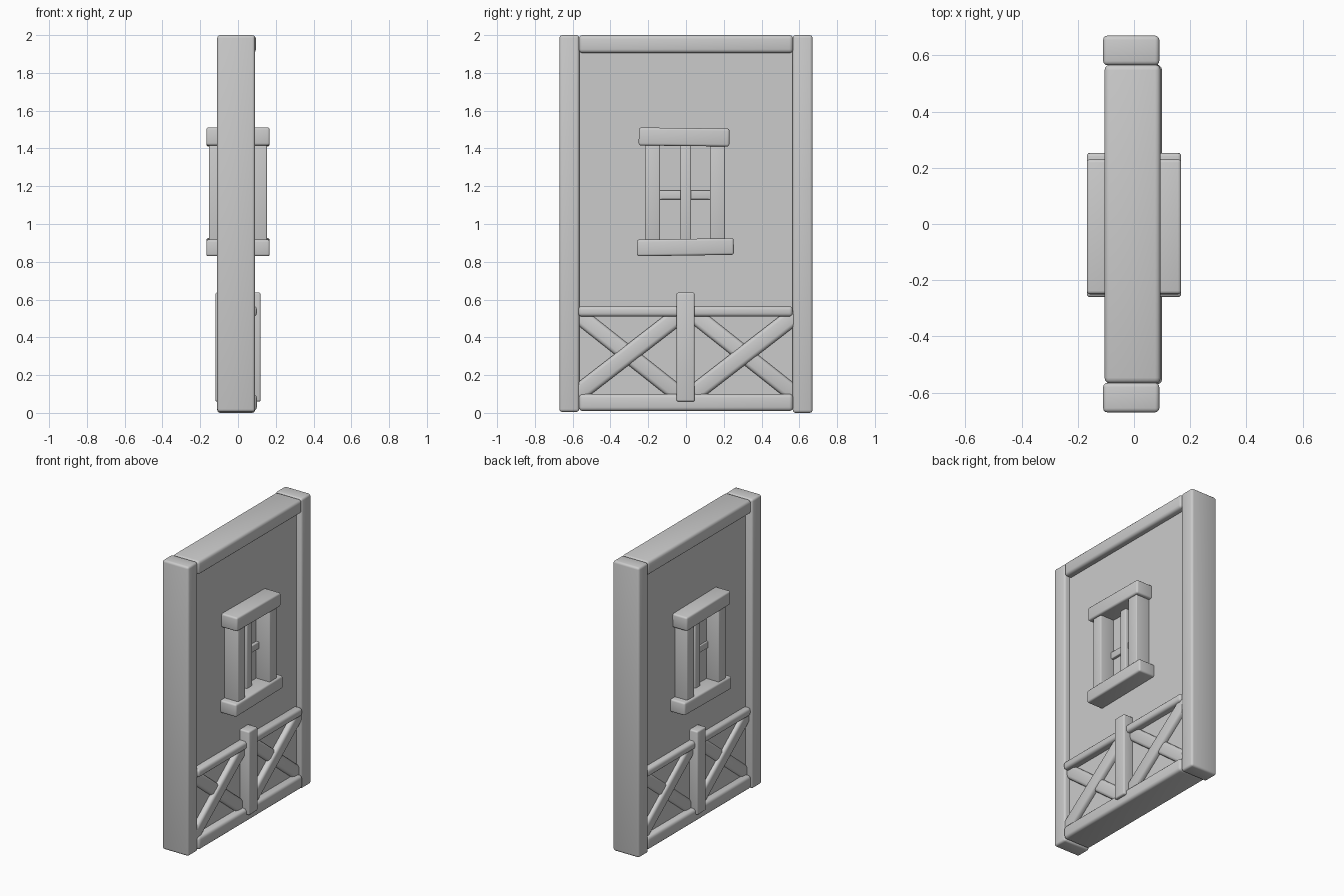
import bpy, bmesh, math
from mathutils import Matrix, Vector

old = bpy.data.objects.get("Cube")
if old:
    bpy.data.objects.remove(old, do_unlink=True)

grey = bpy.data.materials.new("plain_grey")
grey.use_nodes = True
colour = (0.6, 0.6, 0.6, 1)
grey.diffuse_color = colour
grey.node_tree.nodes["Principled BSDF"].inputs["Base Color"].default_value = colour


def beam(name, x, y, z, bevel=0.012, tilt=0.0):
    """Rounded box spanning the x, y, z ranges, tilted about x through its centre."""
    spans = (x, y, z)
    size = [b - a for a, b in spans]
    centre = Vector([(a + b) / 2 for a, b in spans])
    bm = bmesh.new()
    bmesh.ops.create_cube(bm, size=1, matrix=Matrix.Diagonal((*size, 1)))
    if bevel:
        bmesh.ops.bevel(bm, geom=bm.edges[:], offset=bevel, segments=3,
                        profile=0.5, affect='EDGES')
    bm.transform(Matrix.Translation(centre) @ Matrix.Rotation(tilt, 4, 'X'))
    mesh = bpy.data.meshes.new(name)
    bm.to_mesh(mesh)
    bm.free()
    mesh.materials.append(grey)
    ob = bpy.data.objects.new(name, mesh)
    bpy.context.collection.objects.link(ob)
    bpy.ops.object.select_all(action='DESELECT')
    ob.select_set(True)
    bpy.context.view_layer.objects.active = ob
    bpy.ops.object.shade_smooth_by_angle(angle=math.radians(40))
    return ob


def brace(name, x, start, end, width):
    """Diagonal beam between two (y, z) points."""
    dy, dz = end[0] - start[0], end[1] - start[1]
    half = math.hypot(dy, dz) / 2
    cy, cz = (start[0] + end[0]) / 2, (start[1] + end[1]) / 2
    beam(name, x, (cy - half, cy + half), (cz - width / 2, cz + width / 2),
         0.02, math.atan2(dz, dy))


# Wall panel with its outer frame
beam("wall_panel", (-0.06, 0.05), (-0.6, 0.6), (0.04, 1.96), 0)
beam("front_post", (-0.11, 0.09), (-0.67, -0.565), (0.005, 2.0), 0.015)
beam("back_post", (-0.11, 0.09), (0.565, 0.67), (0, 2.0), 0.015)
beam("top_beam", (-0.105, 0.095), (-0.567, 0.567), (1.905, 2.0), 0.02)
beam("bottom_beam", (-0.105, 0.1), (-0.567, 0.567), (0.01, 0.1), 0.02)

for side, s in (("left", 1), ("right", -1)):
    def out(a, b):
        return tuple(sorted((s * a, s * b)))

    # Window
    beam(f"{side}_lintel", out(0.03, 0.168), (-0.25, 0.23), (1.413, 1.508), 0.012, -0.012)
    beam(f"{side}_sill", out(0.03, 0.168), (-0.26, 0.253), (0.833, 0.921), 0.012, 0.015)
    beam(f"{side}_front_jamb", out(0.03, 0.153), (-0.217, -0.138), (0.9, 1.43), 0.006)
    beam(f"{side}_back_jamb", out(0.03, 0.153), (0.127, 0.206), (0.9, 1.43), 0.006)
    beam(f"{side}_mullion", out(0.03, 0.09), (-0.03, 0.027), (0.9, 1.43), 0.006)
    beam(f"{side}_crossbar", out(0.03, 0.07), (-0.15, 0.14), (1.13, 1.178), 0.005)

    # Lower rail and middle post
    beam(f"{side}_rail", out(0.03, 0.1), (-0.57, 0.565), (0.51, 0.565), 0.018)
    beam(f"{side}_middle_post", out(0.03, 0.12), (-0.05, 0.046), (0.06, 0.637), 0.01)

    # Crossed braces in both bays
    for bay, c in (("front", -0.307), ("back", 0.307)):
        low, high = c - s * 0.278, c + s * 0.278
        brace(f"{side}_{bay}_upper_brace", out(0.03, 0.085), (low, 0.093), (high, 0.523), 0.092)
        brace(f"{side}_{bay}_lower_brace", out(0.02, 0.07), (low, 0.53), (high, 0.09), 0.088)
